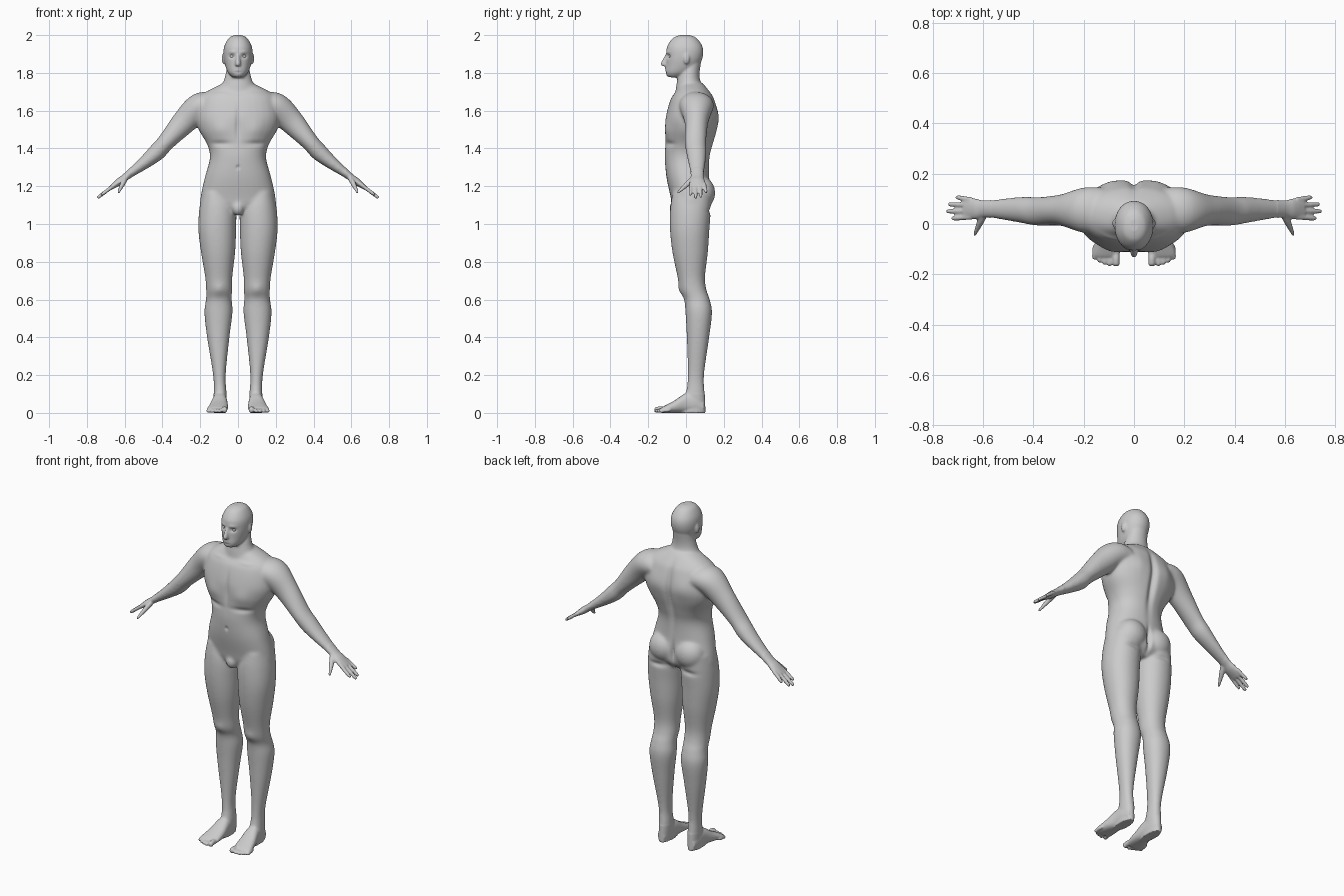
import bpy, bmesh, math
from mathutils import Vector, Matrix

if "Cube" in bpy.data.objects:
    bpy.data.objects.remove(bpy.data.objects["Cube"])

bm = bmesh.new()
X, Y, Z = Vector((1, 0, 0)), Vector((0, 1, 0)), Vector((0, 0, 1))


def catmull(rows, steps=6):
    """Smoothly interpolate between the given rows."""
    out = []
    for i in range(len(rows) - 1):
        p = [rows[max(0, min(len(rows) - 1, i + k))] for k in (-1, 0, 1, 2)]
        for s in range(steps):
            t = s / steps
            out.append([0.5 * (2 * b + (c - a) * t + (2 * a - 5 * b + 4 * c - d) * t * t
                               + (3 * b - a - 3 * c + d) * t ** 3) for a, b, c, d in zip(*p)])
    return out + [list(rows[-1])]


def loft(rings, n=2.0, sides=32, mirror=False):
    """Skin rings of (centre, half-axis u, half-axis v) into a closed tube."""
    for m in ((1, -1) if mirror else (1,)):
        loops = []
        for c, u, v in rings:
            loop = []
            for k in range(sides):
                a = 2 * math.pi * k / sides
                ca, sa = math.cos(a), math.sin(a)
                p = c + u * math.copysign(abs(ca) ** (2 / n), ca) + v * math.copysign(abs(sa) ** (2 / n), sa)
                loop.append(bm.verts.new((p.x * m, p.y, p.z)))
            loops.append(loop)
        for a, b in zip(loops, loops[1:]):
            for k in range(sides):
                j = (k + 1) % sides
                bm.faces.new((a[k], a[j], b[j], b[k]))
        bm.faces.new(loops[0])
        bm.faces.new(loops[-1])


def upright(rows, n=2.0, mirror=False):
    """Rows are z, x0, x1, y0, y1."""
    loft([(Vector(((a + b) / 2, (c + d) / 2, z)), X * (b - a) / 2, Y * (d - c) / 2)
          for z, a, b, c, d in catmull(rows)], n, mirror=mirror)


def centred(rows, n=2.0):
    """Rows are z, half width, y0, y1."""
    upright([(z, -w, w, a, b) for z, w, a, b in rows], n)


def limb(rows):
    """Mirrored tube; rows are x, y, z, thickness radius, y radius."""
    rows = catmull(rows)
    rings = []
    for i, (x, y, z, ru, rv) in enumerate(rows):
        t = Vector(rows[min(i + 1, len(rows) - 1)][:3]) - Vector(rows[max(i - 1, 0)][:3])
        v = (Y - t * (Y.dot(t) / t.dot(t))).normalized()
        rings.append((Vector((x, y, z)), t.cross(v).normalized() * ru, v * rv))
    loft(rings, mirror=True)


def ball(c, r):
    for m in ((1, -1) if c[0] else (1,)):
        bmesh.ops.create_uvsphere(bm, u_segments=24, v_segments=16, radius=1, matrix=Matrix.Translation(
            (c[0] * m, c[1], c[2])) @ Matrix.Diagonal((*r, 1)))


# head, nose, ears
centred([(2.0, .018, -.03, .02), (1.985, .048, -.068, .055), (1.94, .073, -.1, .087), (1.89, .077, -.104, .09),
         (1.84, .068, -.106, .07), (1.80, .052, -.108, .03), (1.776, .028, -.095, -.02)], 2.1)
centred([(1.90, .008, -.108, -.08), (1.85, .015, -.134, -.08), (1.835, .013, -.124, -.09)])
ball((.077, .003, 1.875), (.009, .016, .029))
# neck
centred([(1.86, .055, -.015, .08), (1.77, .072, -.045, .073), (1.67, .12, -.06, .11)])
# torso
centred([(1.745, .08, -.035, .09), (1.70, .168, -.055, .127), (1.66, .202, -.082, .15), (1.57, .222, -.107, .172),
         (1.50, .208, -.109, .165), (1.42, .163, -.11, .143), (1.35, .149, -.113, .126),
         (1.25, .175, -.104, .124), (1.15, .197, -.083, .132), (1.10, .195, -.072, .125), (1.06, .13, -.05, .09)], 2.25)
# buttocks and groin
ball((.085, .078, 1.165), (.088, .077, .088))
ball((0, -.052, 1.085), (.034, .036, .042))
# arms and palms
limb([(.13, .055, 1.63, .06, .09), (.20, .055, 1.62, .075, .09), (.285, .055, 1.54, .066, .063),
      (.38, .05, 1.435, .047, .057), (.43, .055, 1.38, .046, .054), (.495, .058, 1.325, .035, .046),
      (.59, .06, 1.253, .020, .034), (.63, .06, 1.223, .019, .041), (.675, .062, 1.19, .011, .043)])
# fingers
for i, tip in enumerate((.725, .745, .738, .708)):
    y = .027 + .0235 * i
    limb([(x, y + (i - 1) * .004 * k, 1.187 - (x - .68) * .76, r, r)
          for k, x, r in ((0, .645, .010), (.5, .68, .010), (1, tip - .01, .009), (1, tip, .005))])
# thumbs
limb([(.595, .04, 1.243, .014, .016), (.612, .005, 1.21, .013, .014), (.634, -.045, 1.164, .006, .006)])
# legs
upright([(1.17, .05, .188, -.07, .13), (1.08, .012, .205, -.084, .132), (.97, .010, .210, -.085, .124),
         (.85, .015, .196, -.072, .116), (.72, .030, .174, -.045, .101), (.65, .031, .169, -.032, .109),
         (.6, .033, .170, -.010, .126), (.53, .029, .178, -.003, .138), (.4, .045, .164, .004, .123),
         (.2, .065, .132, .009, .096), (.1, .06, .129, -.004, .1), (0, .063, .128, -.05, .104)], 2.1, True)
# feet
loft([(Vector(((a + b) / 2, y, h / 2)), X * (b - a) / 2, Z * h / 2) for y, a, b, h in catmull(
    [(.095, .075, .12, .06), (.05, .062, .13, .10), (0, .057, .136, .105), (-.06, .053, .152, .066),
     (-.12, .056, .165, .034), (-.132, .066, .155, .026)])], 2.3, mirror=True)
# toes
for i in range(5):
    x, y, r = (.077 + .02 * i, -.157 + .0018 * i * i, .0105) if i else (.071, -.155, .016)
    ball((x, y + .018, r + .003), (r * .9, .032, r))
    ball((x, y, r), (r, .014, r))

# fuse everything into one skin
bmesh.ops.recalc_face_normals(bm, faces=bm.faces)
mesh = bpy.data.meshes.new("body")
bm.to_mesh(mesh)
bm.free()
body = bpy.data.objects.new("body", mesh)
bpy.context.collection.objects.link(body)
mod = body.modifiers.new("fuse", 'REMESH')
mod.mode, mod.voxel_size = 'VOXEL', 0.005
fused = bpy.data.meshes.new_from_object(body.evaluated_get(bpy.context.evaluated_depsgraph_get()))
body.modifiers.clear()
body.data = fused
bm = bmesh.new()
bm.from_mesh(fused)


def relax(verts, times):
    for _ in range(times):
        bmesh.ops.smooth_vert(bm, verts=verts, factor=.5, use_axis_x=True, use_axis_y=True, use_axis_z=True)


def soft():
    return [v for v in bm.verts if abs(v.co.x) < .57 and .1 < v.co.z < 1.78]


relax(bm.verts[:], 2)
relax(soft(), 16)

# sculpted dents and swells: x, y, z, x spread, z spread, push along y
face = [
    (.032, -.1, 1.888, .014, .009, .013),   # eye sockets
    (.03, -.1, 1.910, .02, .007, -.005),    # brow
    (0, -.11, 1.819, .018, .010, -.006),    # lips
    (0, -.11, 1.819, .018, .003, .006),     # mouth line
    (0, -.11, 1.803, .018, .005, .005),     # under lip
]
trunk = [
    (.095, -.1, 1.50, .055, .045, -.010),   # chest
    (0, -.1, 1.53, .012, .08, .010),        # breastbone
    (.10, -.1, 1.425, .06, .014, .010),     # under chest
    (0, -.11, 1.30, .007, .010, .010),      # navel
    (.10, -.08, 1.69, .05, .009, -.005),    # collarbones
    (0, .16, 1.50, .018, .17, -.022),       # spine
    (.09, .16, 1.58, .05, .06, .007),       # shoulder blades
    (0, .13, 1.15, .011, .06, -.022),       # seat cleft
    (.10, .14, 1.07, .05, .014, -.010),     # seat fold
    (.10, -.03, .655, .028, .03, -.006),    # kneecaps
]
for v in bm.verts:
    x, y, z = abs(v.co.x), v.co.y, v.co.z
    if x < .3:
        for cx, cy, cz, sx, sz, push in face + trunk:
            q = ((x - cx) / sx) ** 2 + ((z - cz) / sz) ** 2 + ((y - cy) / .05) ** 2
            if q < 9:
                v.co.y += push * math.exp(-q)
relax(soft(), 3)
relax([v for v in bm.verts if v.co.z >= 1.78], 2)
bm.to_mesh(fused)
bm.free()
fused.polygons.foreach_set("use_smooth", [True] * len(fused.polygons))
fused.update()

# eyes
for m, name in ((1, "eye_left"), (-1, "eye_right")):
    bpy.ops.mesh.primitive_uv_sphere_add(segments=20, ring_count=12, radius=.012, location=(.031 * m, -.079, 1.887))
    bpy.context.object.name = name
    bpy.ops.object.shade_smooth()
